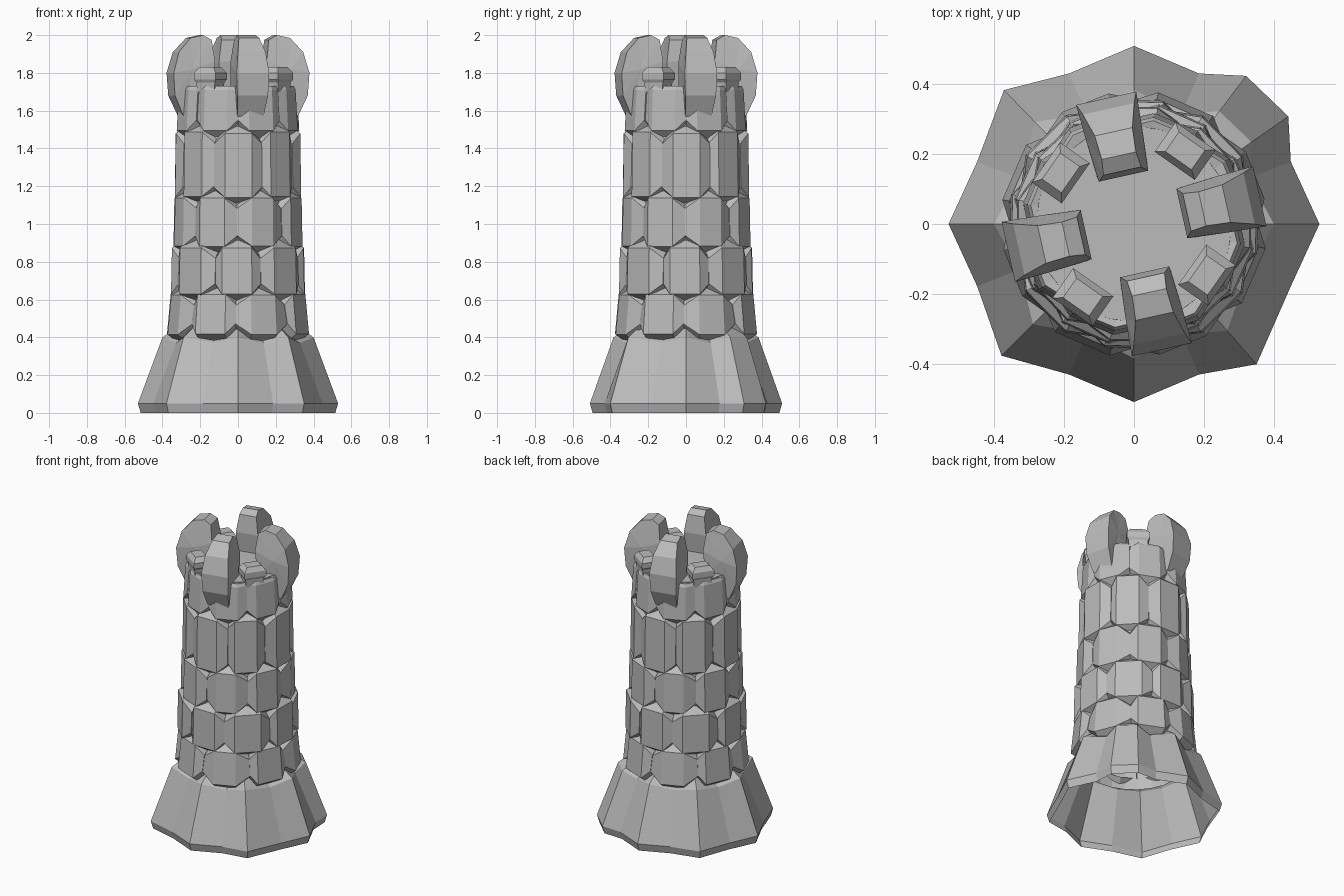
import bpy, bmesh, math, random
from mathutils import Matrix, Vector

random.seed(7)
if "Cube" in bpy.data.objects:
    bpy.data.objects.remove(bpy.data.objects["Cube"])

stone = bpy.data.materials.new("grey stone")
stone.use_nodes = True
GREY = (0.5, 0.5, 0.5, 1)
stone.diffuse_color = GREY
stone.node_tree.nodes["Principled BSDF"].inputs["Base Color"].default_value = GREY


def finish(name, bm):
    mesh = bpy.data.meshes.new(name)
    bm.to_mesh(mesh)
    bm.free()
    mesh.materials.append(stone)
    obj = bpy.data.objects.new(name, mesh)
    bpy.context.collection.objects.link(obj)
    return obj


def polar(r, deg, z):
    a = math.radians(deg)
    return Vector((r * math.cos(a), r * math.sin(a), z))


def slab(bm, angle, cols, rows, drop, shift, deep=0.25):
    """Faceted stone face. cols: (degrees, level), rows: (radius, z, edge direction).
    Level 0 is the raised middle, 1 the lowered edge, 2 the side sunk into the core."""
    grid = []
    for r, z, s in rows:
        line = []
        for deg, level in cols:
            edge = min(level, 1)
            radius = deep if level == 2 else r - drop * edge
            line.append(bm.verts.new(polar(radius, angle + deg, z + s * shift * edge)))
        grid.append(line)
    for low, high in zip(grid, grid[1:]):
        for i in range(len(cols) - 1):
            bm.faces.new((low[i], low[i + 1], high[i + 1], high[i]))


def loft(bm, rings, matrix):
    """Side walls through equally long rings of points."""
    loops = [[bm.verts.new(matrix @ Vector(p)) for p in ring] for ring in rings]
    for a, b in zip(loops, loops[1:]):
        for i in range(len(a)):
            j = (i + 1) % len(a)
            bm.faces.new((a[i], a[j], b[j], b[i]))
    return loops


# Flared skirt: pointed slabs, one of them blunt, meeting in shared valleys
TIPS = {1: (-9, 9), 3: (-2,), 5: (1,), 7: (-5,)}
bm = bmesh.new()
for k in range(8):
    cols = [(-22.5, 1)] + [(tip, 0) for tip in TIPS.get(k, (0,))] + [(22.5, 1)]
    extra = 0.015 * (k % 2)
    rows = [(r + extra, z, s) for r, z, s in
            ((0.515, 0, 0), (0.53, 0.05, 0), (0.40, 0.40, -1), (0.33, 0.45, -1))]
    slab(bm, 45 * k, cols, rows, 0.045 + extra, 0.03)
bmesh.ops.remove_doubles(bm, verts=bm.verts, dist=0.001)
bmesh.ops.scale(bm, vec=(1, 0.96, 1), verts=bm.verts)
finish("flared_base", bm)

# Inner core with the flat roof floor
bm = bmesh.new()
core = bmesh.ops.create_cone(bm, cap_ends=True, segments=24, radius1=0.315, radius2=0.28, depth=1.37)
bmesh.ops.translate(bm, vec=(0, 0, 1.045), verts=core["verts"])
bmesh.ops.delete(bm, geom=[f for f in bm.faces if f.normal.z < -0.9], context='FACES')
finish("core_and_floor", bm)

# Staggered stone courses: name, lower joint, upper joint, radius, inward lean, turn
COURSES = [
    ("lower_course", 0.42, 0.635, 0.382, 0.02, 22.5),
    ("second_course", 0.635, 0.885, 0.363, 0.005, 0),
    ("third_course", 0.885, 1.145, 0.345, 0.005, 22.5),
    ("fourth_course", 1.145, 1.49, 0.338, 0.005, 0),
]
for name, z0, z1, radius, lean, turn in COURSES:
    bm = bmesh.new()
    # two kinds of stone, repeated around the tower
    kinds = [[random.uniform(-1, 1) for _ in range(4)] for _ in range(2)]
    split = random.uniform(-2, 2)
    for k in range(8):
        dr, dz, left, right = kinds[k % 2]
        half = 22.5 + (split if k % 2 else -split)
        cols = [(-half, 2), (-half, 1), (-12 + 2 * left, 0), (12 + 2 * right, 0), (half, 1), (half, 2)]
        r = radius + 0.006 * dr
        lo, hi = z0 - 0.035 + 0.008 * dz, z1 + 0.035 + 0.008 * dz
        rows = [(r - 0.05, lo, 1), (r, lo + 0.035, 1),
                (r - lean, hi - 0.04, -1), (r - lean - 0.05, hi, -1)]
        slab(bm, 45 * k + turn, cols, rows, 0.024, 0.055)
    finish(name, bm)

# Parapet course, flush with the floor
bm = bmesh.new()
for k in range(8):
    r = 0.322 if k % 2 else 0.33
    cols = [(-22.5, 2), (-22.5, 1), (-12, 0), (12, 0), (22.5, 1), (22.5, 2)]
    rows = [(r - 0.04, 1.455, 1), (r, 1.495, 1), (r - 0.012, 1.71, 0), (r - 0.022, 1.73, 0), (0.265, 1.722, 0)]
    slab(bm, 45 * k + 22.5, cols, rows, 0.018, 0.055)
finish("parapet_course", bm)

# Four large claw-shaped merlons: radius, height, half width around the profile
CLAW = [(0.31, 1.57, 0.07), (0.36, 1.68, 0.083), (0.368, 1.80, 0.088), (0.337, 1.91, 0.075),
        (0.27, 1.985, 0.055), (0.20, 2.0, 0.05), (0.155, 1.975, 0.055), (0.14, 1.86, 0.072), (0.16, 1.70, 0.075)]
bm = bmesh.new()
for k in range(4):
    turn = Matrix.Rotation(math.radians(90 * k + 12.5), 4, 'Z')
    rings = [[(r, side * w, z) for r, z, w in CLAW] for side in (-1, 1)]
    for side, loop in zip((-1, 1), loft(bm, rings, turn)):
        hub = bm.verts.new(turn @ Vector((0.26, side * 0.082, 1.82)))
        for a, b in zip(loop, loop[1:] + loop[:1]):
            bm.faces.new((a, b, hub))
bmesh.ops.recalc_face_normals(bm, faces=bm.faces)
finish("large_merlons", bm)

# Four small capped blocks between them
bm = bmesh.new()
for k in range(4):
    turn = Matrix.Rotation(math.radians(90 * k - 35), 4, 'Z') @ Matrix.Translation((0.255, 0, 0))
    rings = []
    for z, s in ((1.70, 0.8), (1.75, 0.85), (1.765, 1), (1.80, 1), (1.83, 0.65)):
        x, y = 0.052 * s, 0.07 * s
        rings.append([(-x, -y, z), (x, -y, z), (x, y, z), (-x, y, z)])
    loops = loft(bm, rings, turn)
    bm.faces.new(loops[0])
    bm.faces.new(loops[-1])
bmesh.ops.recalc_face_normals(bm, faces=bm.faces)
finish("small_merlons", bm)
